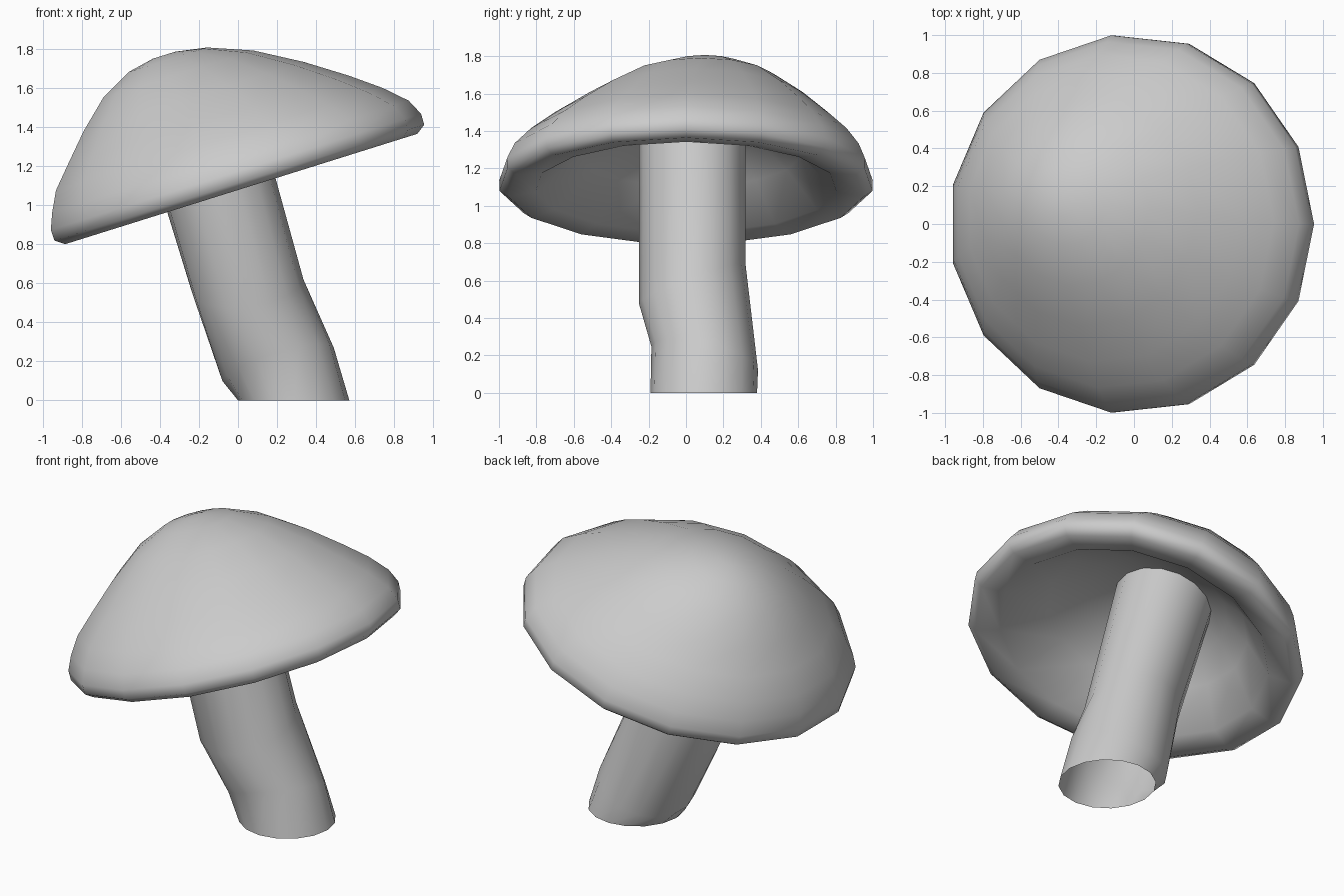
import bpy, bmesh
from math import cos, sin, pi, radians

if "Cube" in bpy.data.objects:
    bpy.data.objects.remove(bpy.data.objects["Cube"])

def loft(name, rings, close_end=False):
    """Skin a list of equal-length point loops, optionally fanning both ends shut."""
    bm = bmesh.new()
    loops = [[bm.verts.new(p) for p in ring] for ring in rings]
    n = len(loops[0])
    for a, b in zip(loops, loops[1:]):
        for i in range(n):
            j = (i + 1) % n
            bm.faces.new((a[i], a[j], b[j], b[i]))
    if close_end:
        for loop in (loops[0], loops[-1]):
            c = bm.faces.new(loop)
            bmesh.ops.poke(bm, faces=[c])
    bmesh.ops.recalc_face_normals(bm, faces=bm.faces)
    mesh = bpy.data.meshes.new(name)
    bm.to_mesh(mesh)
    bm.free()
    mesh.shade_smooth()
    obj = bpy.data.objects.new(name, mesh)
    bpy.context.collection.objects.link(obj)
    return obj

# Cap: leaning 15-sided dome; each ring is (radius, height, x shift, y shift)
cap_rings = [
    (0.10, 0.41, -0.08, 0.05), (0.25, 0.385, -0.07, 0.05), (0.42, 0.315, -0.055, 0.04),
    (0.60, 0.20, -0.03, 0.02), (0.81, 0.0, 0, 0),
    (0.955, -0.022, 0, 0), (1.003, 0.012, 0, 0), (1.004, 0.07, 0, 0),
    (0.967, 0.153, -0.003, 0.003), (0.886, 0.255, -0.03, 0.015),
    (0.762, 0.366, -0.051, 0.03), (0.598, 0.502, -0.086, 0.055),
    (0.407, 0.636, -0.125, 0.08), (0.212, 0.722, -0.153, 0.10),
    (0.06, 0.75, -0.163, 0.10),
]
N = 15
cap = loft("cap", [[(x + r * cos(2 * pi * i / N), y + r * sin(2 * pi * i / N), z)
                    for i in range(N)] for r, z, x, y in cap_rings], True)
cap.rotation_euler.y = radians(-17.4)
cap.location = (0, 0, 1.1)

# Stem: open bent tube; each ring is (centre x, y, z, slope in x, slope in y)
stem_rings = [
    (0.285, 0.095, 0.0, 0, 0),
    (0.205, 0.10, 0.185, 0.30, -0.22),
    (0.05, 0.033, 0.585, 0.12, 0.37),
    (-0.225, 0.033, 1.53, 0.30, 0),
]
M, R = 16, 0.285
loft("stem", [[(x + R * cos(t), y + R * sin(t), z + R * (sx * cos(t) + sy * sin(t)))
               for t in (2 * pi * i / M for i in range(M))]
              for x, y, z, sx, sy in stem_rings])
